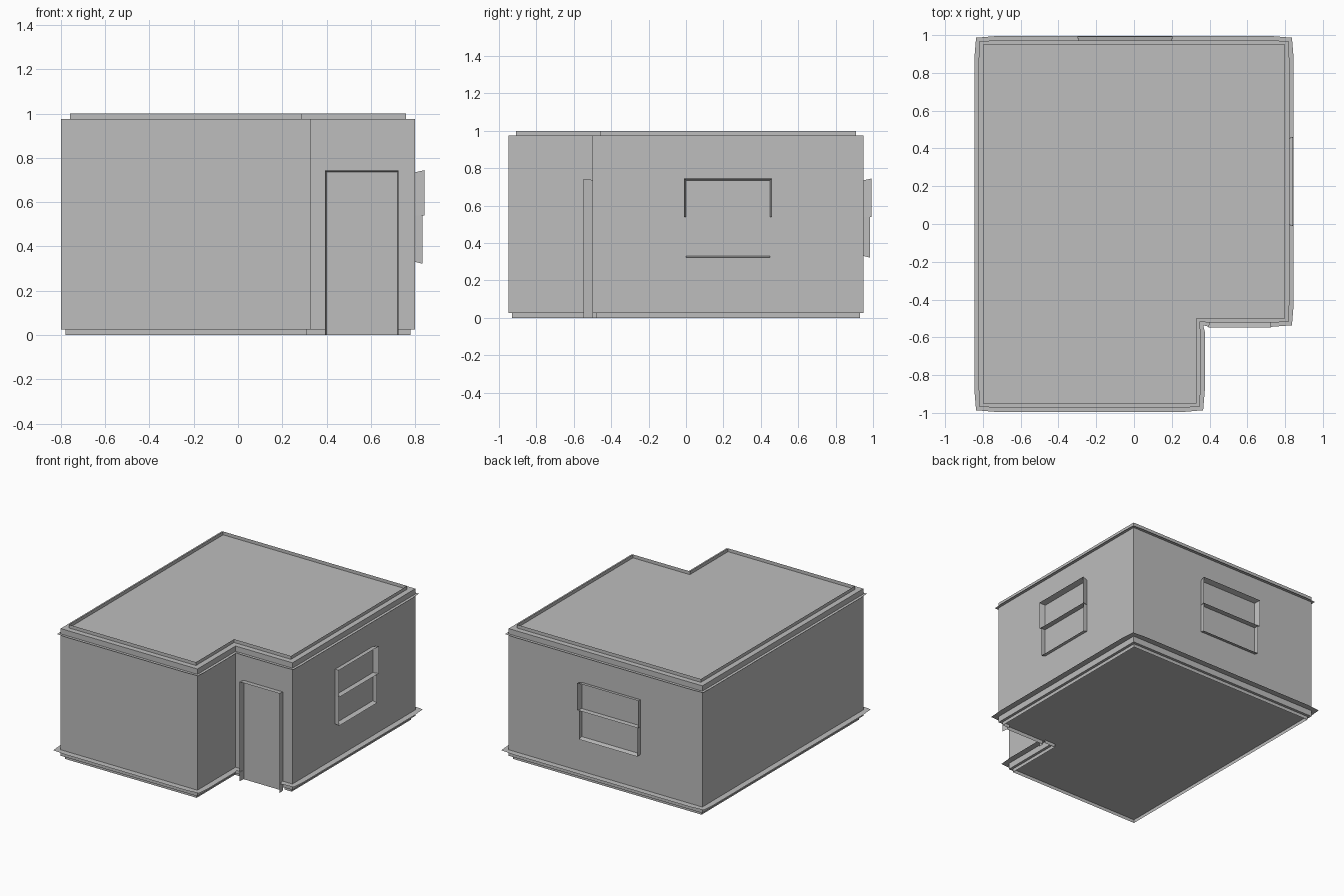
import bpy, bmesh
from mathutils import Vector

cube = bpy.data.objects.get("Cube")
if cube:
    bpy.data.objects.remove(cube, do_unlink=True)

# One plain plaster colour
plaster = bpy.data.materials.new("plaster_grey")
plaster.use_nodes = True
plaster.diffuse_color = (0.51, 0.51, 0.51, 1)
plaster.node_tree.nodes["Principled BSDF"].inputs["Base Color"].default_value = (0.51, 0.51, 0.51, 1)

# L-shaped plan, anticlockwise
PLAN = [Vector(p) for p in ((-.8, -.95), (.33, -.95), (.33, -.5), (.8, -.5), (.8, .95), (-.8, .95))]
DOOR = (.40, .72)
DOOR_WALL = 2


def finish(name, bm):
    mesh = bpy.data.meshes.new(name)
    bm.to_mesh(mesh)
    bm.free()
    mesh.materials.append(plaster)
    obj = bpy.data.objects.new(name, mesh)
    bpy.context.collection.objects.link(obj)
    return obj


def strip(bm, inner, outer):
    """Bridge two point rows with a strip of quads."""
    a = [bm.verts.new(p) for p in inner]
    b = [bm.verts.new(p) for p in outer]
    for i in range(len(a) - 1):
        bm.faces.new((a[i], a[i + 1], b[i + 1], b[i]))


def edge_normal(i):
    d = (PLAN[(i + 1) % len(PLAN)] - PLAN[i]).normalized()
    return d, Vector((d.y, -d.x))


def corner(i, dist):
    """Plan corner moved outward by dist along both walls."""
    return PLAN[i % len(PLAN)] + (edge_normal((i - 1) % len(PLAN))[1] + edge_normal(i % len(PLAN))[1]) * dist


def at(p, z):
    return Vector((p.x, p.y, z))


def perimeter(name, in_dist, in_z, out_dist, out_z, door_gap, ease=1.0):
    """Moulding sheet around the plan, easing in at its corners."""
    bm = bmesh.new()
    for i in range(len(PLAN)):
        d, n = edge_normal(i)
        a, b = PLAN[i], PLAN[(i + 1) % len(PLAN)]
        mids = [a + d * .07, b - d * .07]
        rows = [[(corner(i, in_dist), corner(i, out_dist * ease))]]
        rows[0].append((mids[0] + n * in_dist, mids[0] + n * out_dist))
        if door_gap and i == DOOR_WALL:
            rows = [[rows[0][0]], []]
            for row, x in zip(rows, DOOR):
                p = Vector((x, a.y))
                row.append((p + n * in_dist, p + n * out_dist))
        else:
            rows[-1].append((mids[1] + n * in_dist, mids[1] + n * out_dist))
        rows[-1].append((corner(i + 1, in_dist), corner(i + 1, out_dist * ease)))
        for row in rows:
            strip(bm, [at(p, in_z) for p, q in row], [at(q, out_z) for p, q in row])
    bmesh.ops.remove_doubles(bm, verts=bm.verts, dist=.0005)
    return finish(name, bm)


# Room shell: floor, walls and recessed roof
bm = bmesh.new()
floor = bm.faces.new([bm.verts.new(at(p, .025)) for p in PLAN])
top = bmesh.ops.extrude_face_region(bm, geom=[floor])["geom"]
bmesh.ops.translate(bm, vec=(0, 0, .95), verts=[v for v in top if isinstance(v, bmesh.types.BMVert)])
if not any(f.normal.z < -.5 for f in bm.faces):
    bm.faces.ensure_lookup_table()
    if len(bm.faces) == len(PLAN) + 1:
        bm.faces.new([v for v in bm.verts if v.co.z < .1])
bmesh.ops.recalc_face_normals(bm, faces=bm.faces)
finish("room_shell", bm)

# Rims above the roof and below the floor, and the two ledges
perimeter("roof_rim", -.04, .975, -.04, 1.0, False)
perimeter("floor_rim", -.02, .025, -.02, 0, True)
perimeter("skirting_ledge", 0, .07, .045, .07, True, .8)
perimeter("cornice_ledge", 0, .935, .022, .935, False, .8)


def casing(bm, place, points, depth, flare):
    """Flared sheet standing out of a wall along a path of (u, z, du, dz)."""
    strip(bm, [place(u, z, 0) for u, z, du, dz in points],
          [place(u + du * flare, z + dz * flare, depth) for u, z, du, dz in points])


def window(name, place, u0, u1):
    low, mid, high = .33, .54, .735
    bm = bmesh.new()
    casing(bm, place, [(u0, mid, -1, 0), (u0, high, -1, 1), (u1, high, 1, 1), (u1, mid, 1, 0)], .043, .01)
    casing(bm, place, [(u0, mid, 0, 0), (u0, low, 0, -1), (u1, low, 0, -1), (u1, mid, 0, 0)], .034, .008)
    casing(bm, place, [(u0, mid, -1, 0), (u1, mid, 1, 0)], .04, .01)
    finish(name, bm)


window("side_window", lambda u, z, d: Vector((.8 + d, u, z)), 0, .45)
window("back_window", lambda u, z, d: Vector((u, .95 + d, z)), -.29, .195)

# Door casing, open at the foot
bm = bmesh.new()
x0, x1 = DOOR
casing(bm, lambda u, z, d: Vector((u, -.5 - d, z)),
       [(x0, 0, -1, 0), (x0, .737, -1, 1), (x1, .737, 1, 1), (x1, 0, 1, 0)], .047, .006)
# Door leaf flush with the wall, down to the ground
strip(bm, [(x0, -.503, 0), (x1, -.503, 0)], [(x0, -.503, .737), (x1, -.503, .737)])
finish("door", bm)
